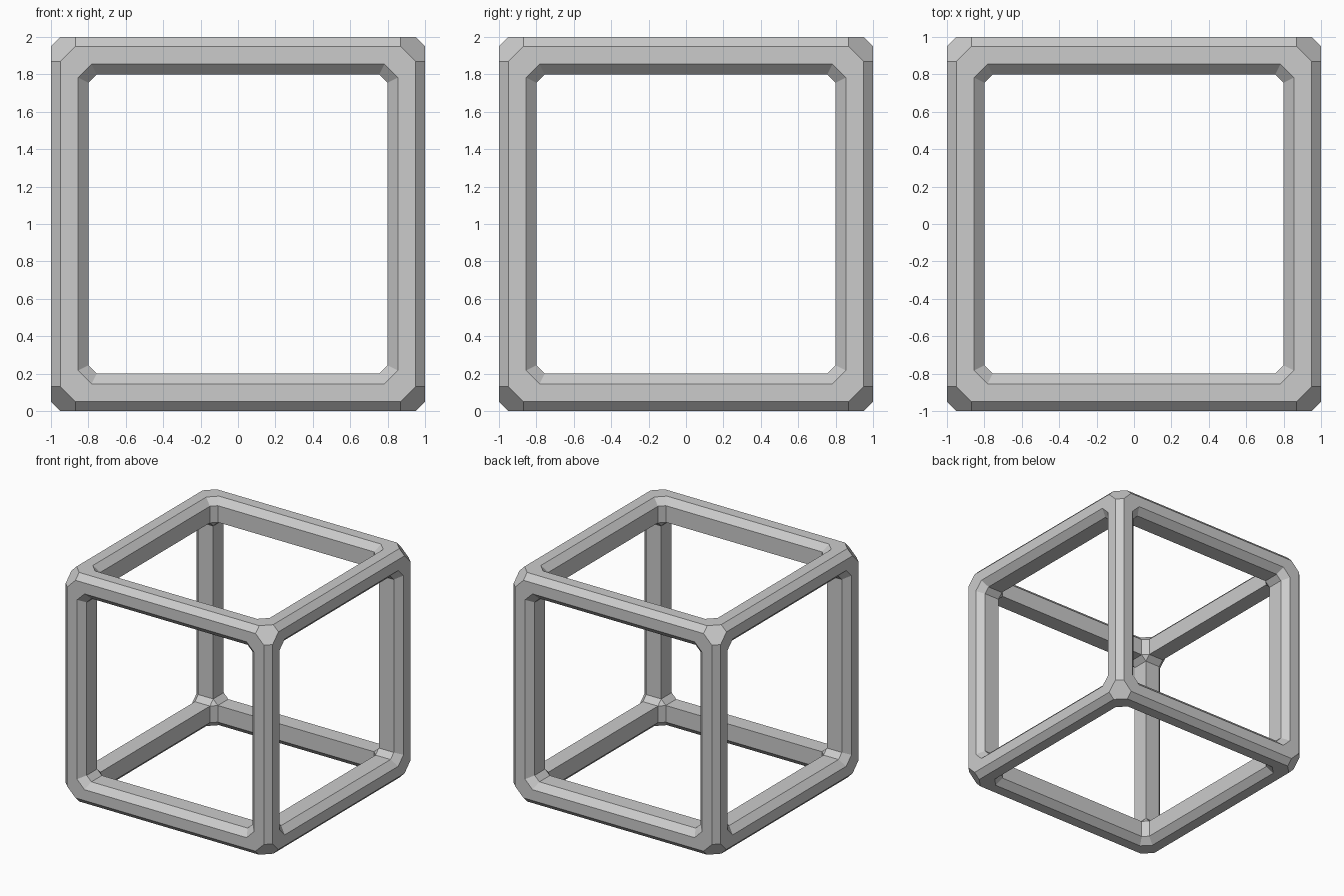
import bpy, bmesh
from itertools import permutations, product
from mathutils import Vector

if "Cube" in bpy.data.objects:
    bpy.data.objects.remove(bpy.data.objects["Cube"])

# key distances from the centre: outer size, bevels and opening
O, OB, OC = 1.0, 0.95, 0.87      # outer face, edge bevel, corner bevel
H, HC = 0.855, 0.783             # opening edge on the outer face, its cut corner
I, IC, ID = 0.80, 0.755, 0.945   # inner bar face, its cut corner, bevel depth

# one sample of every face type; cube symmetry makes the rest
samples = [
    # corner hexagon
    [(O, OB, OC), (O, OC, OB), (OB, OC, O), (OC, OB, O), (OC, O, OB), (OB, O, OC)],
    # outer edge bevel
    [(O, OB, OC), (OB, O, OC), (OB, O, -OC), (O, OB, -OC)],
    # flat outer bar face and its corner piece
    [(OB, OC, O), (OB, -OC, O), (H, -HC, O), (H, HC, O)],
    [(OB, OC, O), (OC, OB, O), (HC, H, O), (H, HC, O)],
    # bevel around the opening and its corner piece
    [(H, HC, O), (H, -HC, O), (I, -IC, ID), (I, IC, ID)],
    [(H, HC, O), (HC, H, O), (IC, I, ID), (I, IC, ID)],
    # inner bar face
    [(I, IC, ID), (I, -IC, ID), (I, -IC, I), (I, IC, I)],
    # inner fillet and inner corner
    [(I, IC, ID), (IC, I, ID), (IC, I, I), (I, IC, I)],
    [(IC, I, I), (I, IC, I), (I, I, IC)],
]

bm = bmesh.new()
verts, done = {}, set()


def vert(p):
    if p not in verts:
        verts[p] = bm.verts.new(Vector(p) + Vector((0, 0, 1)))
    return verts[p]


# repeat each sample over all axis swaps and mirrorings
for poly in samples:
    for order in permutations(range(3)):
        for s in product((1, -1), repeat=3):
            pts = [tuple(s[k] * p[order[k]] for k in range(3)) for p in poly]
            key = frozenset(pts)
            if key not in done:
                done.add(key)
                bm.faces.new([vert(p) for p in pts])

bmesh.ops.recalc_face_normals(bm, faces=bm.faces[:])
mesh = bpy.data.meshes.new("cube_frame")
bm.to_mesh(mesh)
bm.free()
frame = bpy.data.objects.new("cube_frame", mesh)
bpy.context.collection.objects.link(frame)
